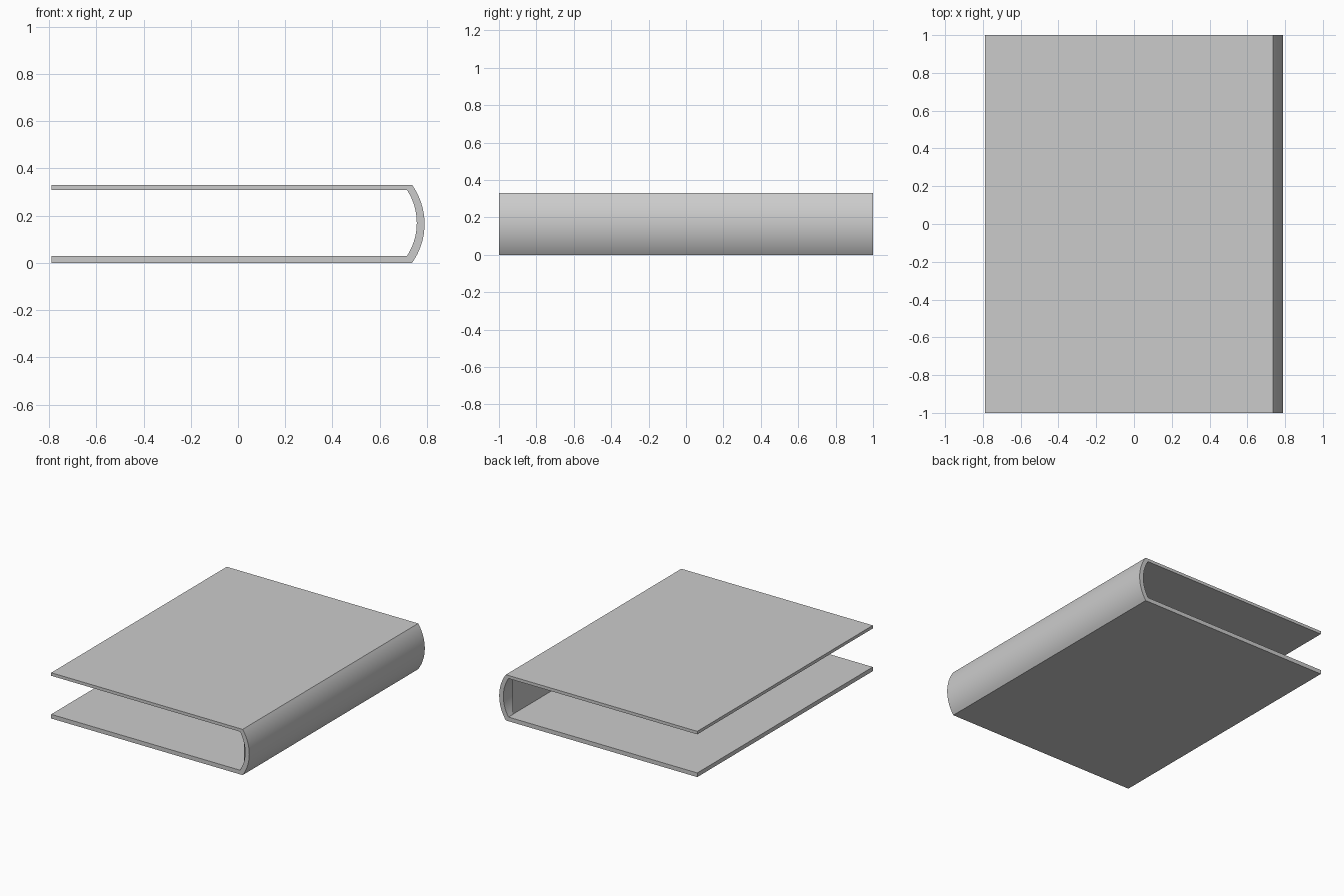
import bpy, bmesh, math

if "Cube" in bpy.data.objects:
    bpy.data.objects.remove(bpy.data.objects["Cube"])

LEFT, HEIGHT = -0.79, 0.33      # fore edge and closed thickness
LOW, HIGH = 0.03, 0.308         # inner faces of the two boards
SEG = 24


def arc(x, z0, z1, sag):
    """Arc bulging to +x between (x, z0) and (x, z1)."""
    half = (z1 - z0) / 2
    r = (half * half + sag * sag) / (2 * sag)
    a = math.asin(half / r)
    cx, cz = x + sag - r, (z0 + z1) / 2
    return [(cx + r * math.cos(t), cz + r * math.sin(t))
            for t in (-a + 2 * a * i / SEG for i in range(SEG + 1))]


def finish(name, bm):
    mesh = bpy.data.meshes.new(name)
    bm.to_mesh(mesh)
    bm.free()
    obj = bpy.data.objects.new(name, mesh)
    bpy.context.collection.objects.link(obj)
    return obj


# Book cover: two boards joined by a rounded spine, one profile along y
outer = [(LEFT, 0)] + arc(0.737, 0, HEIGHT, 0.053) + [(LEFT, HEIGHT)]
inner = [(LEFT, LOW)] + arc(0.716, LOW, HIGH, 0.041) + [(LEFT, HIGH)]
bm = bmesh.new()
rows = [[bm.verts.new((x, y, z)) for x, z in line]
        for y in (-1, 1) for line in (outer, inner)]
of, nf, ob, nb = rows
for a, b in ((of, nf), (nf, nb), (nb, ob), (ob, of)):
    for i in range(len(a) - 1):
        bm.faces.new((a[i], a[i + 1], b[i + 1], b[i]))
for i in (0, -1):
    bm.faces.new((of[i], nf[i], nb[i], ob[i]))
bmesh.ops.recalc_face_normals(bm, faces=bm.faces)
cover = finish("book_cover", bm)
bpy.ops.object.select_all(action='DESELECT')
cover.select_set(True)
bpy.context.view_layer.objects.active = cover
bpy.ops.object.shade_smooth_by_angle(angle=math.radians(30))

# Lining: thin flat sheet folded against both boards and across the spine
fold = [(LEFT + 0.042, LOW + 0.001), (0.716, LOW + 0.001),
        (0.716, HIGH - 0.001), (LEFT + 0.042, HIGH - 0.001)]
bm = bmesh.new()
front, back = [[bm.verts.new((x, y, z)) for x, z in fold]
               for y in (-0.953, 0.953)]
for i in range(3):
    bm.faces.new((front[i], front[i + 1], back[i + 1], back[i]))
finish("inner_lining", bm)
